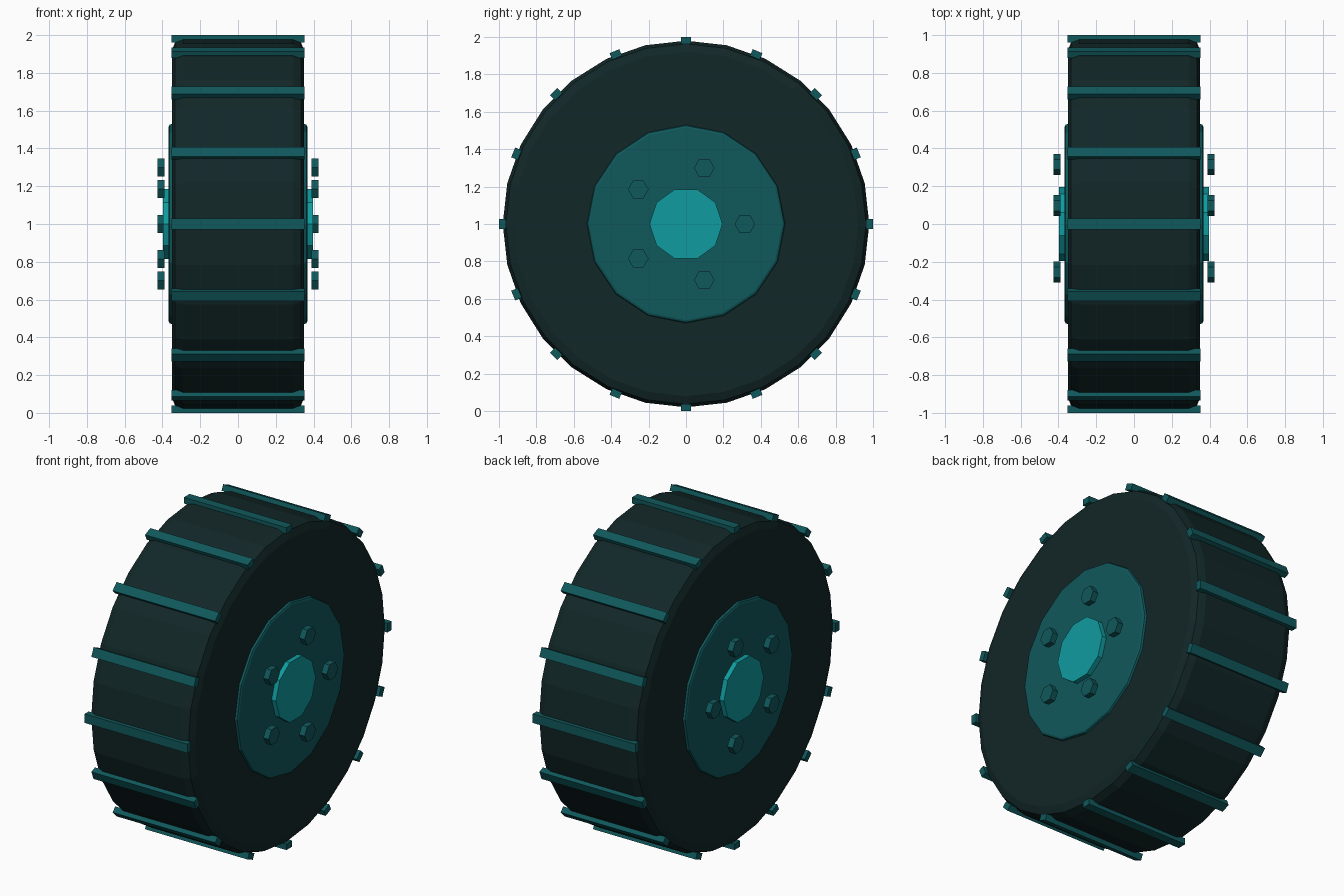
import bpy, bmesh
from math import sin, cos, pi
from mathutils import Matrix

cube = bpy.data.objects.get("Cube")
if cube:
    bpy.data.objects.remove(cube, do_unlink=True)


def material(name, rgb):
    mat = bpy.data.materials.new(name)
    mat.use_nodes = True
    mat.diffuse_color = (*rgb, 1)
    mat.node_tree.nodes["Principled BSDF"].inputs["Base Color"].default_value = (*rgb, 1)
    return mat


rubber = material("dark rubber", (0.006, 0.020, 0.021))
teal = material("teal metal", (0.005, 0.098, 0.107))
bright = material("bright teal", (0.005, 0.33, 0.35))
AXLE_HEIGHT = 1.0


def make_object(name, bm, mat):
    bmesh.ops.recalc_face_normals(bm, faces=bm.faces)
    mesh = bpy.data.meshes.new(name)
    bm.to_mesh(mesh)
    bm.free()
    mesh.materials.append(mat)
    obj = bpy.data.objects.new(name, mesh)
    bpy.context.collection.objects.link(obj)
    return obj


def drum(name, profile, sides, mat, y=0, z=0):
    """Closed solid turned about the x axis from (x, radius) points."""
    bm = bmesh.new()
    rings = []
    for x, r in profile:
        angles = [2 * pi * i / sides for i in range(sides)]
        rings.append([bm.verts.new((x, y + r * cos(a), AXLE_HEIGHT + z + r * sin(a)))
                      for a in angles])
    for a, b in zip(rings, rings[1:]):
        for i in range(sides):
            j = (i + 1) % sides
            bm.faces.new((a[i], a[j], b[j], b[i]))
    bm.faces.new(rings[0])
    bm.faces.new(rings[-1])
    return make_object(name, bm, mat)


def mirrored(half):
    """Complete a profile given for +x, listed outermost point first."""
    return half + [(-x, r) for x, r in reversed(half)]


# Tyre with rounded shoulders, hub disc with a softened rim, centre cap
drum("tyre", mirrored([(0.35, 0.92), (0.333, 0.963), (0.29, 0.98)]), 28, rubber)
drum("hub_disc", mirrored([(0.367, 0.515), (0.362, 0.526), (0.35, 0.53)]), 16, teal)
drum("centre_cap", mirrored([(0.397, 0.195)]), 10, bright)

# Five hexagonal wheel bolts on each side
for side, label in ((1, "left"), (-1, "right")):
    for i in range(5):
        a = 2 * pi * i / 5
        drum(f"{label}_bolt_{i + 1}", [(side * 0.39, 0.055), (side * 0.427, 0.055)],
             6, teal, 0.315 * cos(a), 0.315 * sin(a))

# Tread bars around the tyre
LUGS = 16
for i in range(LUGS):
    bm = bmesh.new()
    place = (Matrix.Translation((0, 0, AXLE_HEIGHT))
             @ Matrix.Rotation(2 * pi * i / LUGS, 4, "X")
             @ Matrix.Translation((0, 0, 0.981))
             @ Matrix.Diagonal((0.704, 0.056, 0.038, 1)))
    bmesh.ops.create_cube(bm, size=1, matrix=place)
    make_object(f"tread_bar_{i + 1}", bm, teal)
